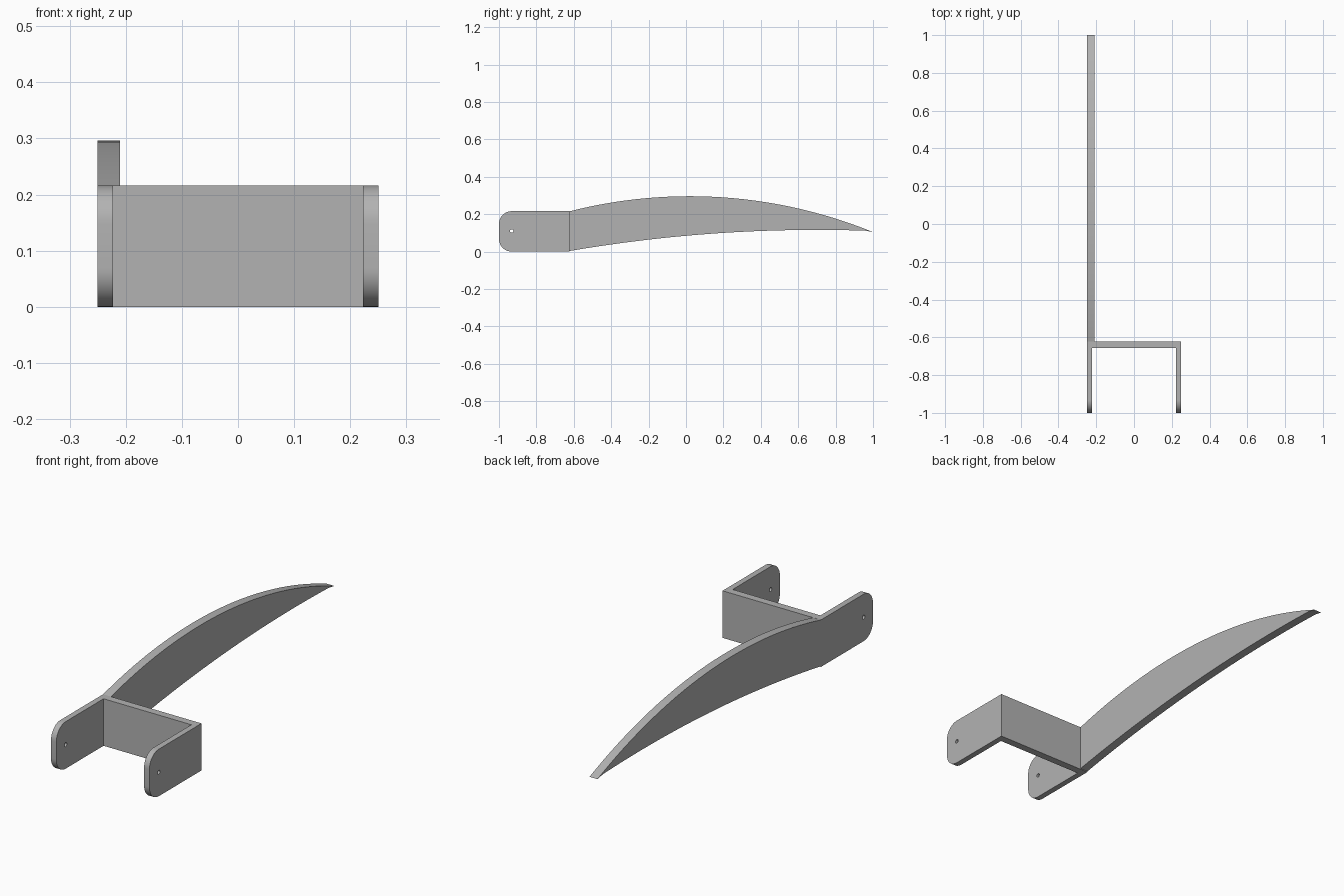
import bpy, bmesh, math
from mathutils import Vector

default = bpy.data.objects.get("Cube")
if default:
    bpy.data.objects.remove(default)

GREY = (0.45, 0.45, 0.45, 1)
mat = bpy.data.materials.new("plain grey")
mat.use_nodes = True
mat.diffuse_color = GREY
mat.node_tree.nodes["Principled BSDF"].inputs["Base Color"].default_value = GREY

HALF_WIDTH, HEIGHT = 0.25, 0.216
ARM, BLADE, PLATE = 0.027, 0.04, 0.035      # thicknesses
FRONT, BACK, TIP = -1.0, -0.622, 1.0        # positions along y
CORNER = 0.068


def extruded(name, outline, x0, x1):
    """Extrude a side outline of (y, z) points from x0 to x1."""
    bm = bmesh.new()
    face = bm.faces.new([bm.verts.new((x0, y, z)) for y, z in outline])
    ext = bmesh.ops.extrude_face_region(bm, geom=[face])
    moved = [v for v in ext["geom"] if isinstance(v, bmesh.types.BMVert)]
    bmesh.ops.translate(bm, verts=moved, vec=Vector((x1 - x0, 0, 0)))
    bmesh.ops.recalc_face_normals(bm, faces=bm.faces[:])
    mesh = bpy.data.meshes.new(name)
    bm.to_mesh(mesh)
    bm.free()
    obj = bpy.data.objects.new(name, mesh)
    bpy.context.collection.objects.link(obj)
    mesh.materials.append(mat)
    return obj


def smooth(obj):
    bpy.ops.object.select_all(action="DESELECT")
    obj.select_set(True)
    bpy.context.view_layer.objects.active = obj
    bpy.ops.object.shade_smooth_by_angle(angle=math.radians(30))


def arc(cy, cz, radius, start, end, steps):
    angles = [math.radians(start + (end - start) * i / steps) for i in range(steps + 1)]
    return [(cy + radius * math.cos(a), cz + radius * math.sin(a)) for a in angles]


def crown(peak_y, peak_z, radius, y):
    """Height of a large arc at y."""
    return peak_z - radius + math.sqrt(radius ** 2 - (y - peak_y) ** 2)


# Pin hole cutter through both arms
hole = extruded("pin_hole_cutter", arc(-0.932, 0.11, 0.009, 0, 345, 23), -0.4, 0.4)
hole.hide_render = True
hole.hide_viewport = True

# Side arms with rounded front corners
arm_outline = [(BACK, 0), (BACK, HEIGHT)]
arm_outline += arc(FRONT + CORNER, HEIGHT - CORNER, CORNER, 90, 180, 12)
arm_outline += arc(FRONT + CORNER, CORNER, CORNER, 180, 270, 12)
for name, x in (("right_arm", -HALF_WIDTH), ("left_arm", HALF_WIDTH - ARM)):
    arm = extruded(name, arm_outline, x, x + ARM)
    smooth(arm)
    cut = arm.modifiers.new("pin_hole", "BOOLEAN")
    cut.operation = "DIFFERENCE"
    cut.solver = "EXACT"
    cut.object = hole

# Cross plate joining the arms
inner = HALF_WIDTH - ARM
extruded("cross_plate", [(BACK - PLATE, 0), (BACK, 0), (BACK, HEIGHT), (BACK - PLATE, HEIGHT)],
         -inner, inner)

# Long curved blade tapering to the tip
STEPS = 40
ys = [BACK + (TIP - BACK) * i / STEPS for i in range(STEPS + 1)]
top = [(y, crown(0.02, 0.296, 2.6, y)) for y in ys]
bottom = [(y, crown(0.7, 0.116, 7.8, y)) for y in ys[:-1]]
blade = extruded("curved_blade", top + bottom[::-1], -HALF_WIDTH, -HALF_WIDTH + BLADE)
smooth(blade)
